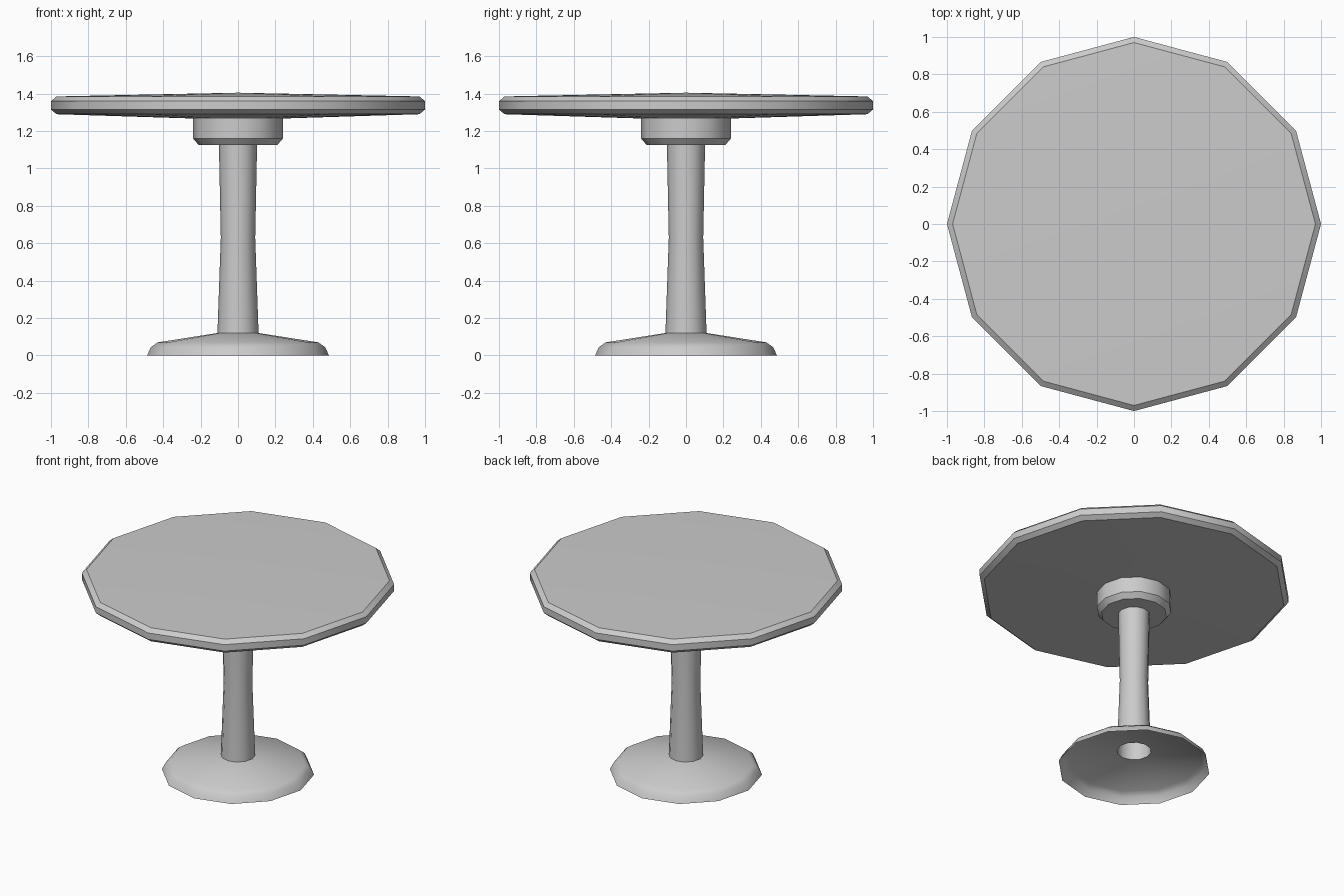
import bpy, bmesh
from math import cos, sin, pi

if "Cube" in bpy.data.objects:
    bpy.data.objects.remove(bpy.data.objects["Cube"])

SIDES = 12


def lathe(name, profile):
    """Spin (radius, z) points into a 12-sided shell; radius 0 makes a pole."""
    bm = bmesh.new()
    rings = []
    for r, z in profile:
        if r == 0:
            rings.append([bm.verts.new((0, 0, z))] * SIDES)
        else:
            rings.append([bm.verts.new((r * cos(2 * pi * i / SIDES),
                                        r * sin(2 * pi * i / SIDES), z))
                          for i in range(SIDES)])
    for low, high in zip(rings, rings[1:]):
        for i in range(SIDES):
            j = (i + 1) % SIDES
            corners = list(dict.fromkeys((low[i], low[j], high[j], high[i])))
            bm.faces.new(corners)
    mesh = bpy.data.meshes.new(name)
    bm.to_mesh(mesh)
    bm.free()
    obj = bpy.data.objects.new(name, mesh)
    bpy.context.collection.objects.link(obj)
    bpy.ops.object.select_all(action='DESELECT')
    obj.select_set(True)
    bpy.context.view_layer.objects.active = obj
    bpy.ops.object.shade_smooth_by_angle(angle=0.56)
    return obj


# Flared foot, hollow underneath with an opening into the column
lathe("base", [(0.487, 0), (0.465, 0.045), (0.43, 0.07), (0.11, 0.12)])

# Slightly waisted hollow column
lathe("column", [(0.11, 0.12), (0.092, 0.63), (0.102, 1.125)])

# Chamfered collar under the top
lathe("collar", [(0.102, 1.125), (0.21, 1.125), (0.24, 1.16), (0.24, 1.267)])

# Gently domed table top with a bevelled rim
lathe("table_top", [(0.24, 1.267), (0.97, 1.29), (1.0, 1.315),
                    (1.0, 1.36), (0.97, 1.385), (0, 1.405)])
